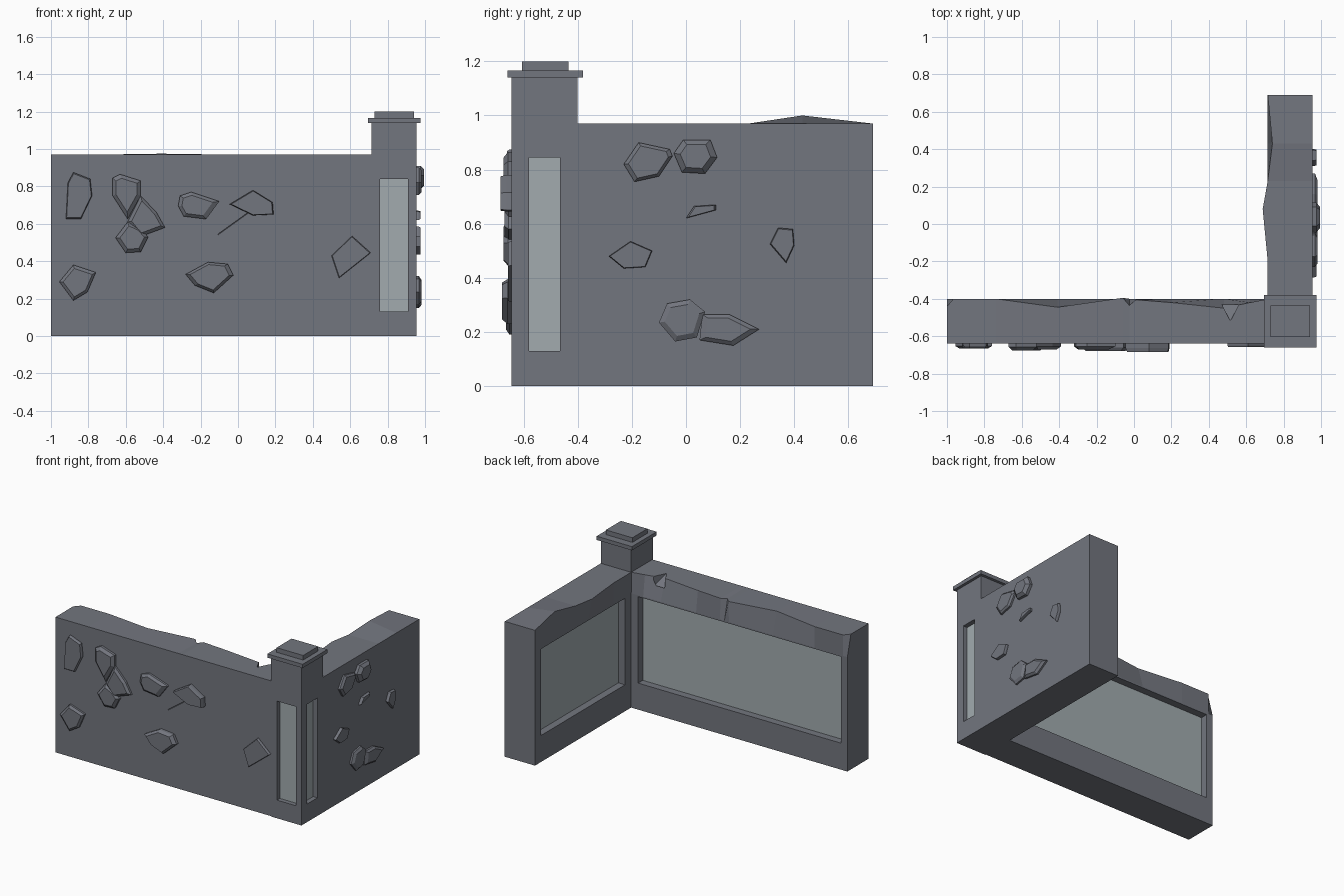
import bpy, bmesh, math
from mathutils import Vector

if "Cube" in bpy.data.objects:
    bpy.data.objects.remove(bpy.data.objects["Cube"])


def material(name, color):
    m = bpy.data.materials.new(name)
    m.diffuse_color = (*color, 1)
    m.use_nodes = True
    m.node_tree.nodes["Principled BSDF"].inputs["Base Color"].default_value = m.diffuse_color
    return m


STONE = material("stone", (0.17, 0.18, 0.21))
PANEL = material("panel", (0.36, 0.41, 0.43))


def add_mesh(name, verts, faces, mat=STONE):
    bm = bmesh.new()
    vs = [bm.verts.new(v) for v in verts]
    for f in faces:
        bm.faces.new([vs[i] for i in f])
    bmesh.ops.recalc_face_normals(bm, faces=bm.faces)
    me = bpy.data.meshes.new(name)
    bm.to_mesh(me)
    bm.free()
    me.materials.append(mat)
    ob = bpy.data.objects.new(name, me)
    bpy.context.collection.objects.link(ob)
    return ob


def loft(name, rings, mat=STONE):
    """Closed rings of equal size joined into a capped solid."""
    n = len(rings[0])
    verts = [v for r in rings for v in r]
    faces = [list(range(n)), list(range(len(verts) - n, len(verts)))]
    for k in range(len(rings) - 1):
        for i in range(n):
            j = (i + 1) % n
            faces.append([k*n + i, k*n + j, (k+1)*n + j, (k+1)*n + i])
    return add_mesh(name, verts, faces, mat)


def box(name, x, y, z, mat=STONE):
    return loft(name, [[(x[0], y[0], h), (x[1], y[0], h), (x[1], y[1], h), (x[0], y[1], h)] for h in z], mat)


def cut(target, cutter):
    cutter.hide_render = True
    cutter.hide_set(True)
    m = target.modifiers.new("cut", 'BOOLEAN')
    m.operation = 'DIFFERENCE'
    m.solver = 'EXACT'
    m.object = cutter


def wall(name, place, stations, thick=0.24):
    """Stations: (position along wall, inward offset of top inner edge, its height)."""
    rings = []
    for s, off, top in stations:
        sec = [(thick, 0), (thick, 0.97), (off, top), (0, 0.82), (0, 0)]
        rings.append([place(s, d, z) for d, z in sec])
    return loft(name, rings)


# Two walls with a worn inner top edge
front_wall = wall("front_wall", lambda s, d, z: (s, -0.40 - d, z), [
    (-1, 0.04, 0.97), (-0.965, 0, 0.97), (-0.74, 0, 0.97), (-0.41, 0.045, 0.975),
    (-0.06, -0.005, 0.97), (-0.025, 0.035, 0.965), (0.01, 0.005, 0.97),
    (0.2, 0.02, 0.97), (0.48, 0.05, 0.97), (0.62, 0.02, 0.97), (0.72, 0.0, 0.97)])
side_wall = wall("side_wall", lambda s, d, z: (0.715 + d, s, z), [
    (-0.41, 0, 0.97), (-0.2, 0, 0.97), (0.08, -0.027, 0.97), (0.23, 0.0, 0.97),
    (0.43, 0.025, 1.0), (0.69, 0.0, 0.97)])

# Corner pillar with stepped cap
pillar = box("pillar", (0.715, 0.955), (-0.645, -0.40), (0, 1.14))
box("pillar_cap", (0.695, 0.975), (-0.66, -0.38), (1.14, 1.167))
box("pillar_cap_top", (0.73, 0.94), (-0.605, -0.435), (1.167, 1.2))

# Recessed panels: inner faces of both walls, two outer faces of the pillar
recesses = [
    ("front_wall_panel", front_wall, (-0.95, 0.66), (-0.455, -0.30), (0.19, 0.81), 1, 0),
    ("side_wall_panel", side_wall, (0.60, 0.77), (-0.33, 0.62), (0.19, 0.81), 0, 1),
    ("pillar_front_panel", pillar, (0.76, 0.91), (-0.70, -0.61), (0.13, 0.84), 1, 1),
    ("pillar_side_panel", pillar, (0.92, 1.0), (-0.58, -0.465), (0.13, 0.845), 0, 0)]
for name, target, x, y, z, axis, end in recesses:
    cut(target, box(name + "_cutter", x, y, z))
    r = [x, y]
    f = r[axis][end]
    r[axis] = (f - 0.002, f + 0.002)
    box(name, r[0], r[1], z, PANEL)

# Chip in the top of the front wall and a diagonal crack on its face
cut(front_wall, loft("chip_cutter", [
    [(0.47, -0.43, h), (0.56, -0.43, h), (0.515, -0.52, 0.975)] for h in (0.90, 1.0)]))
cut(front_wall, loft("crack_cutter", [
    [(x, -0.66, z), (x + 0.006, -0.66, z - 0.014), (x + 0.003, -0.632, z - 0.007)]
    for x, z in ((-0.11, 0.55), (0.05, 0.665))]))


def stones(prefix, place, data):
    """Flat polygonal stones with a bevelled face standing out of a wall."""
    for i, (depth, taper, pts) in enumerate(data):
        P = [Vector(p) / 100 for p in pts]
        c = sum(P, Vector((0, 0))) / len(P)
        rings = []
        for k, d in ((1, -0.02), (1, depth * 0.5), (taper, depth)):
            rings.append([place(*(c + (p - c) * k), d) for p in P])
        loft(f"{prefix}_{i + 1}", rings)


# Exposed stones on the front (outlines in hundredths: x, z)
stones("front_stone", lambda x, z, d: (x, -0.64 - d, z), [
    (0.022, 0.94, [(-91, 82), (-88, 87.5), (-79, 84), (-78, 75), (-84, 62.5), (-92, 62.5)]),
    (0.035, 0.75, [(-67, 84.5), (-63, 86.5), (-52, 83), (-52, 75), (-59, 62.5), (-67, 75)]),
    (0.03, 0.78, [(-52, 75), (-43.5, 66), (-39, 58), (-52.5, 53), (-59, 61)]),
    (0.035, 0.75, [(-59, 61), (-52.5, 58), (-48, 53), (-52, 45), (-60, 44.5), (-65.5, 52.5)]),
    (0.03, 0.75, [(-32, 69.5), (-31, 75), (-25, 77), (-10, 72), (-17, 62.5), (-29, 64)]),
    (0.045, 0.94, [(-4.5, 70.5), (8, 78), (18.5, 71.5), (19, 65), (8, 64.5)]),
    (0.04, 0.82, [(-28, 33), (-16, 39.5), (-5.5, 38.5), (-2.5, 32.5), (-13, 23), (-23, 27)]),
    (0.018, 0.95, [(50, 43), (61, 53.5), (71, 44.5), (54, 31)]),
    (0.025, 0.8, [(-95.5, 29), (-88, 38), (-76, 34), (-80.5, 23.5), (-88, 19)])])

# Exposed stones on the right side (outlines in hundredths: y, z)
stones("side_stone", lambda y, z, d: (0.955 + d, y, z), [
    (0.025, 0.82, [(-23, 82), (-17.5, 90), (-6, 87.5), (-5, 85), (-10, 77.5), (-19, 75.5)]),
    (0.04, 0.7, [(-4.5, 86), (-1, 91), (9, 91), (11.5, 84.5), (7, 78.5), (-1.5, 79)]),
    (0.02, 0.85, [(0, 62), (3, 66.5), (11, 67), (11, 65)]),
    (0.02, 0.95, [(-28.5, 48), (-20.5, 53.5), (-12.5, 50), (-15, 44), (-23, 43.5)]),
    (0.02, 0.92, [(31, 52.5), (34, 58.5), (39.5, 58), (40, 52), (37, 45.5)]),
    (0.025, 0.75, [(-10, 23.5), (-7, 30.5), (1.5, 32), (7, 27.5), (4, 18), (-4, 16.5)]),
    (0.025, 0.75, [(5, 17), (6, 26.5), (16, 26.5), (27, 21), (17.5, 15)])])
